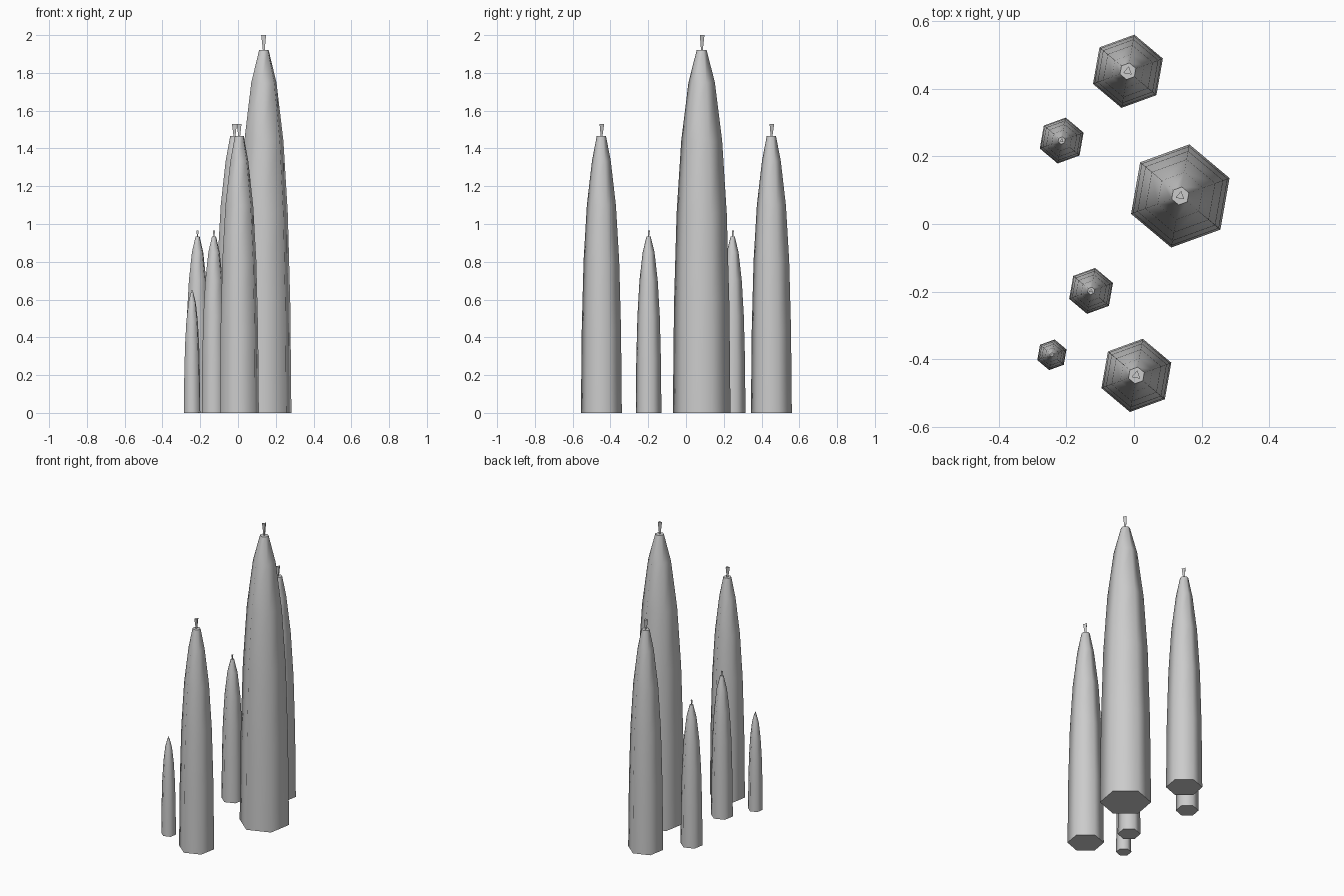
import bpy, bmesh
from math import cos, sin, pi, radians

cube = bpy.data.objects.get("Cube")
if cube:
    bpy.data.objects.remove(cube, do_unlink=True)

stone = bpy.data.materials.new("pale_grey")
stone.use_nodes = True
colour = (0.6, 0.6, 0.6, 1)
stone.diffuse_color = colour
stone.node_tree.nodes["Principled BSDF"].inputs["Base Color"].default_value = colour


def lathe(name, place, rings, sides, turn, smooth):
    """Closed faceted solid from (radius, height) rings."""
    bm = bmesh.new()
    loops = [[bm.verts.new((r * cos(turn + 2 * pi * i / sides),
                            r * sin(turn + 2 * pi * i / sides), z))
              for i in range(sides)] for r, z in rings]
    for low, high in zip(loops, loops[1:]):
        for i in range(sides):
            j = (i + 1) % sides
            bm.faces.new((low[i], low[j], high[j], high[i]))
    bm.faces.new(loops[0][::-1])
    bm.faces.new(loops[-1])
    mesh = bpy.data.meshes.new(name)
    bm.to_mesh(mesh)
    bm.free()
    mesh.materials.append(stone)
    obj = bpy.data.objects.new(name, mesh)
    obj.location = (*place, 0)
    bpy.context.collection.objects.link(obj)
    if smooth:
        bpy.ops.object.select_all(action="DESELECT")
        obj.select_set(True)
        bpy.context.view_layer.objects.active = obj
        bpy.ops.object.shade_smooth_by_angle(angle=radians(65))


# Tapering outline as fractions of base radius and shoulder height
TAPER = [(1, 0), (0.96, 0.3), (0.87, 0.55), (0.71, 0.75), (0.46, 0.91)]


def spire(name, place, radius, height, cap, tip, tip_radius):
    rings = [(r * radius, z * height) for r, z in TAPER] + [(cap, height)]
    lathe(name + "_tower", place, rings, 6, radians(20), True)
    # Three-sided finial, wider at its top
    lathe(name + "_finial", place,
          [(tip_radius * 0.35, height - 0.005), (tip_radius, tip)],
          3, radians(80), False)


spire("great", (0.137, 0.083), 0.155, 1.92, 0.027, 2.0, 0.015)
spire("front", (0.007, -0.448), 0.11, 1.465, 0.025, 1.53, 0.015)
spire("back", (-0.018, 0.452), 0.11, 1.465, 0.025, 1.53, 0.015)
spire("small_back", (-0.214, 0.247), 0.069, 0.935, 0.011, 0.965, 0.007)
spire("small_front", (-0.127, -0.198), 0.069, 0.935, 0.011, 0.965, 0.007)
spire("tiny", (-0.243, -0.387), 0.046, 0.64, 0.006, 0.65, 0.003)
